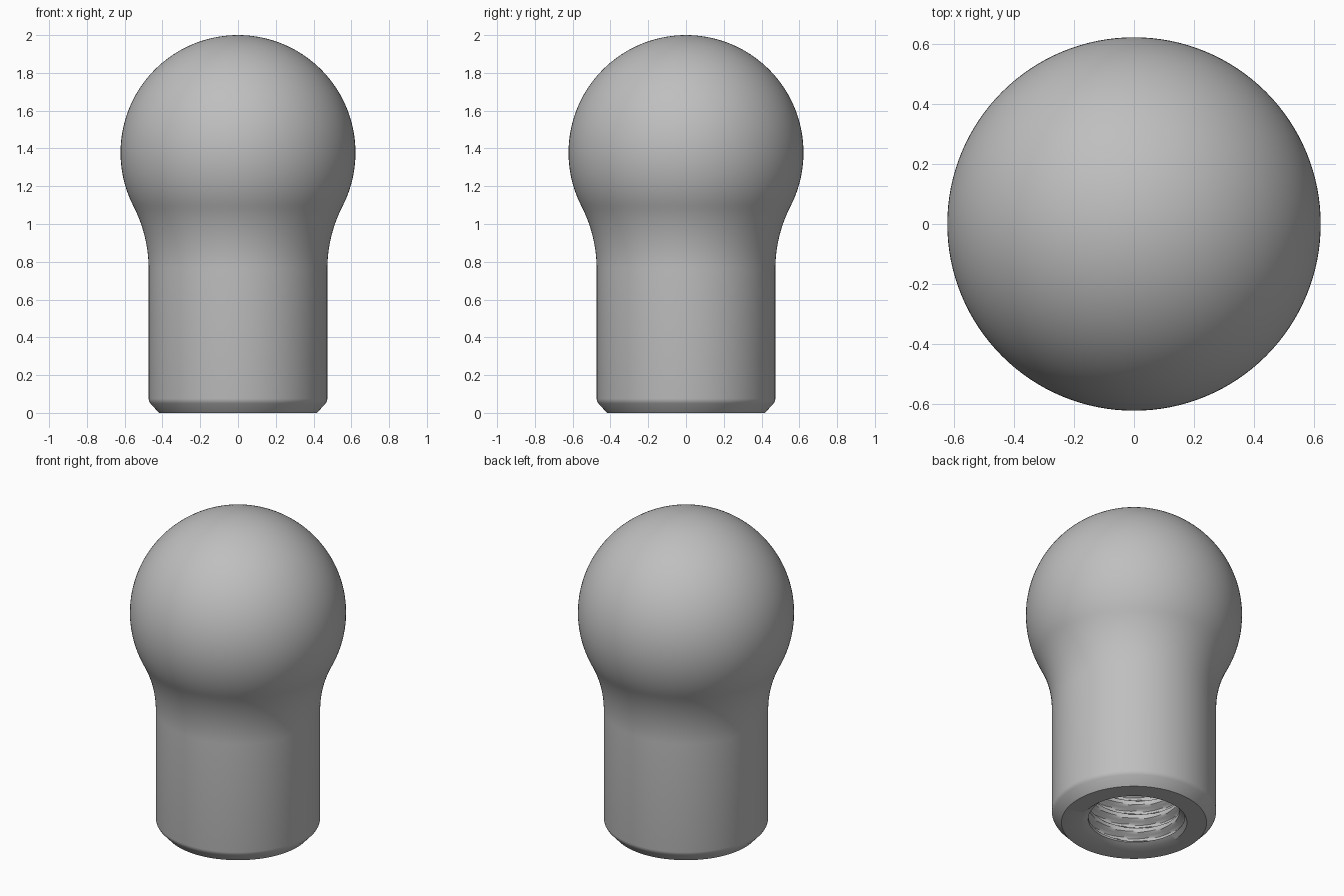
import bpy, bmesh, math

if "Cube" in bpy.data.objects:
    bpy.data.objects.remove(bpy.data.objects["Cube"])

SEG = 128
BALL_R, BALL_Z = 0.622, 1.378     # ball top
NECK_R, NECK_Z = 0.473, 0.76      # straight shank
PITCH, MAJOR, MINOR, DEPTH = 0.09, 0.30, 0.262, 0.9

grey = bpy.data.materials.new("plain grey")
grey.diffuse_color = (0.52, 0.52, 0.52, 1)
grey.use_nodes = True
grey.node_tree.nodes["Principled BSDF"].inputs["Base Color"].default_value = grey.diffuse_color


def arc(cx, cz, r, a0, a1, n):
    return [(cx + r * math.cos(a0 + (a1 - a0) * i / n),
             cz + r * math.sin(a0 + (a1 - a0) * i / n)) for i in range(n + 1)]


def thread_radius(z, angle):
    """Trapezoid thread profile wound along a helix."""
    t = (z / PITCH - angle / math.tau) % 1.0
    d = abs(t - 0.5) * 2
    return MINOR + (MAJOR - MINOR) * min(1, max(0, (d - 0.3) / 0.5))


# concave fillet tangent to both shank and ball
dz = BALL_Z - NECK_Z
fillet_r = (NECK_R**2 + dz**2 - BALL_R**2) / (2 * (BALL_R - NECK_R))
tilt = math.atan2(dz, NECK_R + fillet_r)

# outer profile from the ball top down to the chamfered foot
profile = arc(0, BALL_Z, BALL_R, math.pi / 2, -tilt, 56)[1:]
profile += arc(NECK_R + fillet_r, NECK_Z, fillet_r, math.pi - tilt, math.pi, 16)[1:]
profile += [(NECK_R, 0.075), (0.471, 0.063), (0.464, 0.05), (0.418, 0.0)]
profile += [(0.305, 0.0)]         # hole rim

# rings: fixed radius outside, helical radius inside the hole
rings = [(lambda a, r=r: r, z) for r, z in profile]
rows = int(DEPTH / PITCH * 12)
for i in range(rows + 1):
    z = 0.02 + (DEPTH - 0.02) * i / rows
    rings.append((lambda a, z=z: thread_radius(z, a), z))

bm = bmesh.new()
loops = []
for radius, z in rings:
    loop = []
    for k in range(SEG):
        a = math.tau * k / SEG
        r = radius(a)
        loop.append(bm.verts.new((r * math.cos(a), r * math.sin(a), z)))
    loops.append(loop)
for up, low in zip(loops, loops[1:]):
    for k in range(SEG):
        n = (k + 1) % SEG
        bm.faces.new((up[k], low[k], low[n], up[n]))

# pole of the ball and drill-point end of the hole
for loop, z, flip in ((loops[0], BALL_Z + BALL_R, False), (loops[-1], DEPTH + 0.1, True)):
    tip = bm.verts.new((0, 0, z))
    for k in range(SEG):
        tri = (tip, loop[k], loop[(k + 1) % SEG])
        bm.faces.new(tri[::-1] if flip else tri)
bmesh.ops.recalc_face_normals(bm, faces=bm.faces)

mesh = bpy.data.meshes.new("threaded_knob")
bm.to_mesh(mesh)
bm.free()
mesh.materials.append(grey)
knob = bpy.data.objects.new("threaded_knob", mesh)
bpy.context.collection.objects.link(knob)
bpy.context.view_layer.objects.active = knob
knob.select_set(True)
bpy.ops.object.shade_smooth_by_angle(angle=math.radians(32))
